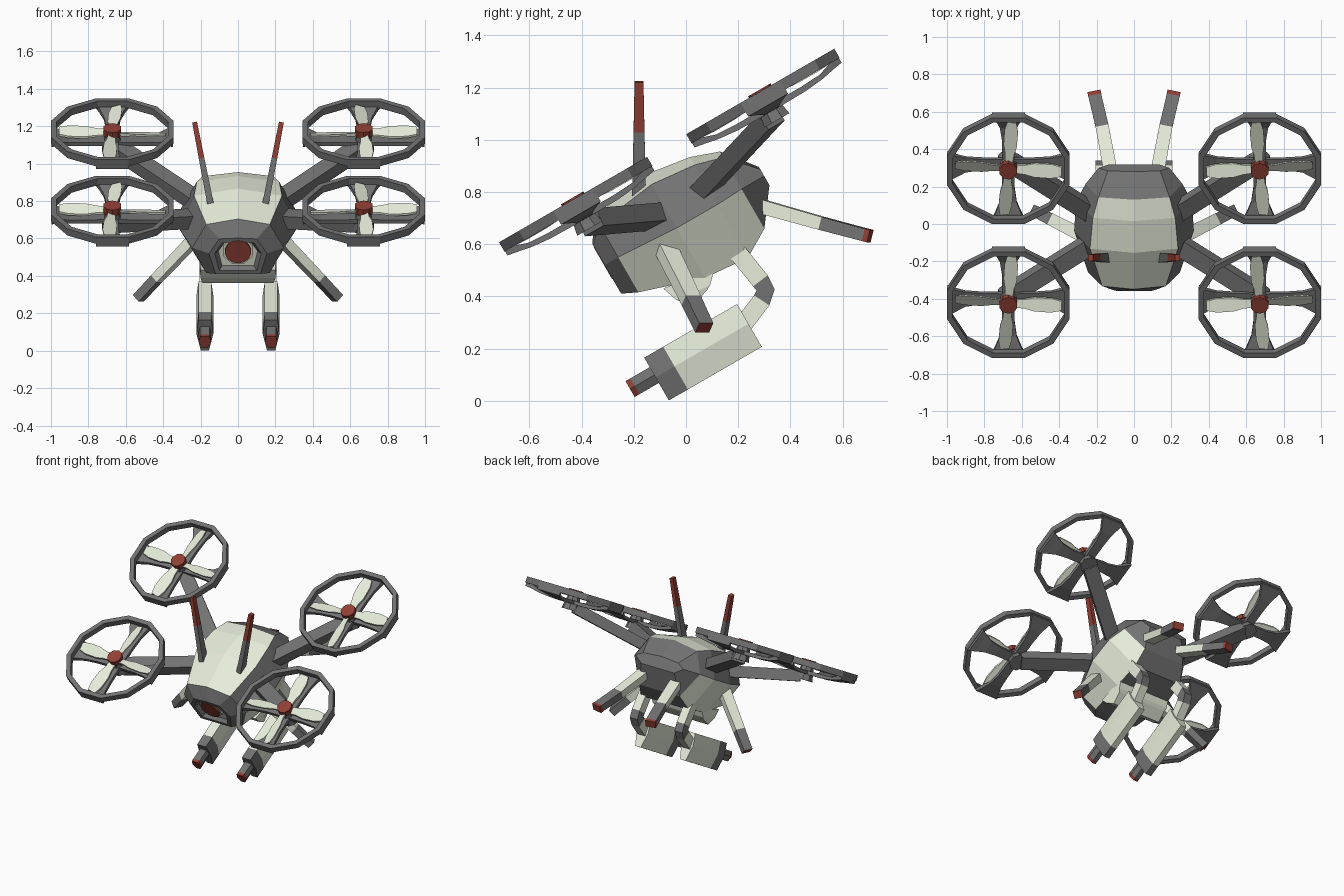
import bpy, bmesh, math
from mathutils import Vector as V, Matrix

if "Cube" in bpy.data.objects:
    bpy.data.objects.remove(bpy.data.objects["Cube"])


def material(name, rgb):
    m = bpy.data.materials.new(name)
    m.diffuse_color = (*rgb, 1)
    m.use_nodes = True
    m.node_tree.nodes["Principled BSDF"].inputs["Base Color"].default_value = m.diffuse_color
    return m


MATS = [material("dark_grey", (.17, .17, .17)), material("pale", (.8, .85, .71)),
        material("red", (.28, .05, .035))]
DARK, PALE, RED = 0, 1, 2
# The whole craft flies nose-down by 30 degrees
TILT = Matrix.Translation((0, 0, .7)) @ Matrix.Rotation(math.radians(30), 4, 'X')


def loft(name, rings, mat, caps=(DARK, DARK), loop=False, tilt=True, mirror=True):
    """Skin closed rings; mat(i, j) gives the material of side j in segment i."""
    bm = bmesh.new()
    vs = [[bm.verts.new(p) for p in r] for r in rings]
    n, m = len(vs), len(vs[0])
    for i in range(n if loop else n - 1):
        a, b = vs[i], vs[(i + 1) % n]
        for j in range(m):
            k = (j + 1) % m
            bm.faces.new((a[j], a[k], b[k], b[j])).material_index = mat(i, j)
    if not loop:
        bm.faces.new(vs[0]).material_index = caps[0]
        bm.faces.new(vs[-1]).material_index = caps[1]
    bmesh.ops.recalc_face_normals(bm, faces=bm.faces)
    me = bpy.data.meshes.new(name)
    bm.to_mesh(me)
    bm.free()
    for mt in MATS:
        me.materials.append(mt)
    ob = bpy.data.objects.new(name, me)
    bpy.context.collection.objects.link(ob)
    if tilt:
        ob.matrix_world = TILT
    if mirror:
        ob.modifiers.new("mirror", 'MIRROR')
    return ob


def bar(name, pts, sizes, mats, cap=DARK, up=(0, 0, 1), tilt=False):
    """Rectangular bar along a path, sizes = (width, height) per point."""
    pts = [V(p) for p in pts]
    rings = []
    for i, p in enumerate(pts):
        t = pts[min(i + 1, len(pts) - 1)] - pts[max(i - 1, 0)]
        s = t.cross(V(up)).normalized()
        u = s.cross(t).normalized()
        w, h = sizes[i][0] / 2, sizes[i][1] / 2
        rings.append([p + s * a * w + u * b * h for a, b in ((-1, -1), (1, -1), (1, 1), (-1, 1))])
    return loft(name, rings, lambda i, j: mats[i], (mats[0], cap), tilt=tilt)


def disc(name, c, r, h, n, mat, axis='Z', mirror=True, r2=None):
    """Short prism starting at c."""
    rings = []
    for d, rad in ((0, r), (h, r2 or r)):
        ring = []
        for k in range(n):
            a = 2 * math.pi * (k + .5) / n
            x, y = rad * math.cos(a), rad * math.sin(a)
            ring.append(V(c) + (V((x, y, d)) if axis == 'Z' else V((x, -d, y))))
        rings.append(ring)
    return loft(name, rings, lambda i, j: mat, (mat, mat), mirror=mirror)


# Body shell: y, roof, shoulder x/z, half width, waist z, belly x/z
SECTIONS = [
    (-.335, .06, .07, .055, .105, 0, .085, -.09),
    (-.36, .07, .085, .065, .125, 0, .10, -.105),
    (-.36, .095, .10, .09, .155, 0, .12, -.126),
    (-.30, .178, .17, .145, .245, 0, .17, -.155),
    (-.05, .222, .235, .178, .32, -.015, .20, -.235),
    (.13, .195, .22, .16, .31, -.015, .19, -.25),
    (.24, .156, .19, .13, .26, -.01, .16, -.185),
    (.34, .03, .14, .02, .19, -.01, .13, -.05)]
rings = [[(0, y, t), (sx, y, sz), (hw, y, mz), (lx, y, bz),
          (-lx, y, bz), (-hw, y, mz), (-sx, y, sz)]
         for y, t, sx, sz, hw, mz, lx, bz in SECTIONS]


def body_mat(i, j):
    if 3 <= i <= 5 and j in (0, 6, 2, 4):
        return PALE
    return DARK


loft("body", rings, body_mat, (PALE, DARK), mirror=False)

# Front eye
disc("eye_housing", (0, -.33, .01), .085, .02, 8, PALE, 'Y', False)
disc("eye_lens", (0, -.34, .01), .07, .022, 14, RED, 'Y', False)

# Belly plate
loft("belly_plate", [
    [(-.2, -.21, -.19), (.2, -.21, -.19), (.2, .0, -.22), (-.2, .0, -.22)],
    [(-.2, -.19, -.25), (.2, -.19, -.25), (.2, -.05, -.27), (-.2, -.05, -.27)],
    [(-.19, -.15, -.305), (.19, -.15, -.305), (.19, -.07, -.28), (-.19, -.07, -.28)]],
    lambda i, j: PALE, (PALE, PALE), mirror=False)

# Rotors with guard ring, spider and blades
RX = .672
for tag, cy in (("front", -.339), ("rear", .489)):
    c = V((RX, cy, 0))
    ring = []
    for k in range(12):
        a = math.radians(15 + 30 * k)
        d = V((math.cos(a), math.sin(a), 0))
        ring.append([c + d * r + V((0, 0, z)) for r, z in
                     ((.339, .237), (.339, .278), (.308, .278), (.308, .237))])
    loft(tag + "_guard_ring", ring, lambda i, j: DARK, loop=True)
    for q in range(4):
        a = math.radians(90 * q)
        d, s = V((math.cos(a), math.sin(a), 0)), V((-math.sin(a), math.cos(a), 0))
        # flared strut under the ring
        loft(tag + "_strut", [[c + d * r + s * h * e + V((0, 0, z)) for h, z in
                               ((-1, lo), (1, lo), (1, hi), (-1, hi))]
                              for r, e, lo, hi in ((.02, .032, .19, .215), (.15, .034, .192, .215),
                                                   (.23, .045, .2, .22), (.29, .07, .212, .24),
                                                   (.325, .088, .218, .245))],
             lambda i, j: DARK)
        # pitched blade
        a += math.radians(4)
        d, s = V((math.cos(a), math.sin(a), 0)), V((-math.sin(a), math.cos(a), 0))
        loft(tag + "_blade", [[c + d * r + s * h * e + V((0, 0, .252 + h * e * .35 + o))
                               for h, o in ((-1, -.006), (1, -.006), (1, .006), (-1, .006))]
                              for r, e in ((.03, .02), (.09, .024), (.14, .035),
                                           (.23, .036), (.285, .024))],
             lambda i, j: PALE, (PALE, PALE))
    disc(tag + "_motor", (RX, cy, .15), .06, .095, 8, DARK, r2=.04)
    disc(tag + "_hub_cap", (RX, cy, .245), .05, .04, 10, RED)

# Arms from body to rotors
bar("rear_arm", [(.2, .08, .05), (.65, .475, .17)], [(.095, .07)] * 2, [DARK], tilt=True)
bar("front_arm", [(.2, -.07, .05), (.65, -.325, .17)], [(.095, .075)] * 2, [DARK], tilt=True)

# Antennas, side legs and tail legs
bar("antenna", [(.14, -.18, .75), (.195, -.18, 1.03), (.232, -.18, 1.222)],
    [(.055, .035), (.042, .03), (.034, .026)], [DARK, RED], RED, up=(1, 0, 0))
bar("side_leg", [(.22, -.09, .61), (.435, .02, .385), (.533, .07, .28)],
    [(.075, .055), (.065, .05), (.06, .05)], [PALE, DARK], RED)
bar("tail_leg", [(.11, .2, .77), (.17, .52, .68), (.21, .69, .635)],
    [(.075, .055), (.07, .05), (.07, .048)], [PALE, DARK], RED)
bar("tail_leg_tip", [(.209, .686, .636), (.213, .706, .631)],
    [(.071, .049)] * 2, [RED], RED)

# Gun mounts and guns
GX = .177
bar("gun_mount", [(GX, .18, .59), (GX, .285, .46), (GX, .305, .425), (GX, .29, .385), (GX, .21, .28)],
    [(.06, .07)] * 5, [PALE, DARK, DARK, PALE], PALE, up=(0, -.8, .2))


def gun_ring(y, k, top, mid, bot):
    return [(GX + x * k, y, z) for x, z in
            ((-.034, top), (.034, top), (.045, mid), (.022, bot), (-.022, bot), (-.045, mid))]


body_z = (-.383, -.47, -.572)
loft("gun_body", [gun_ring(y, 1, *body_z) for y in (.005, -.322, -.406)],
     lambda i, j: (PALE, DARK)[i], (PALE, DARK))
barrel_z = (-.425, -.46, -.495)
loft("gun_barrel", [gun_ring(y, .75, *barrel_z) for y in (-.4, -.492, -.513)],
     lambda i, j: (DARK, RED)[i], (DARK, RED))
